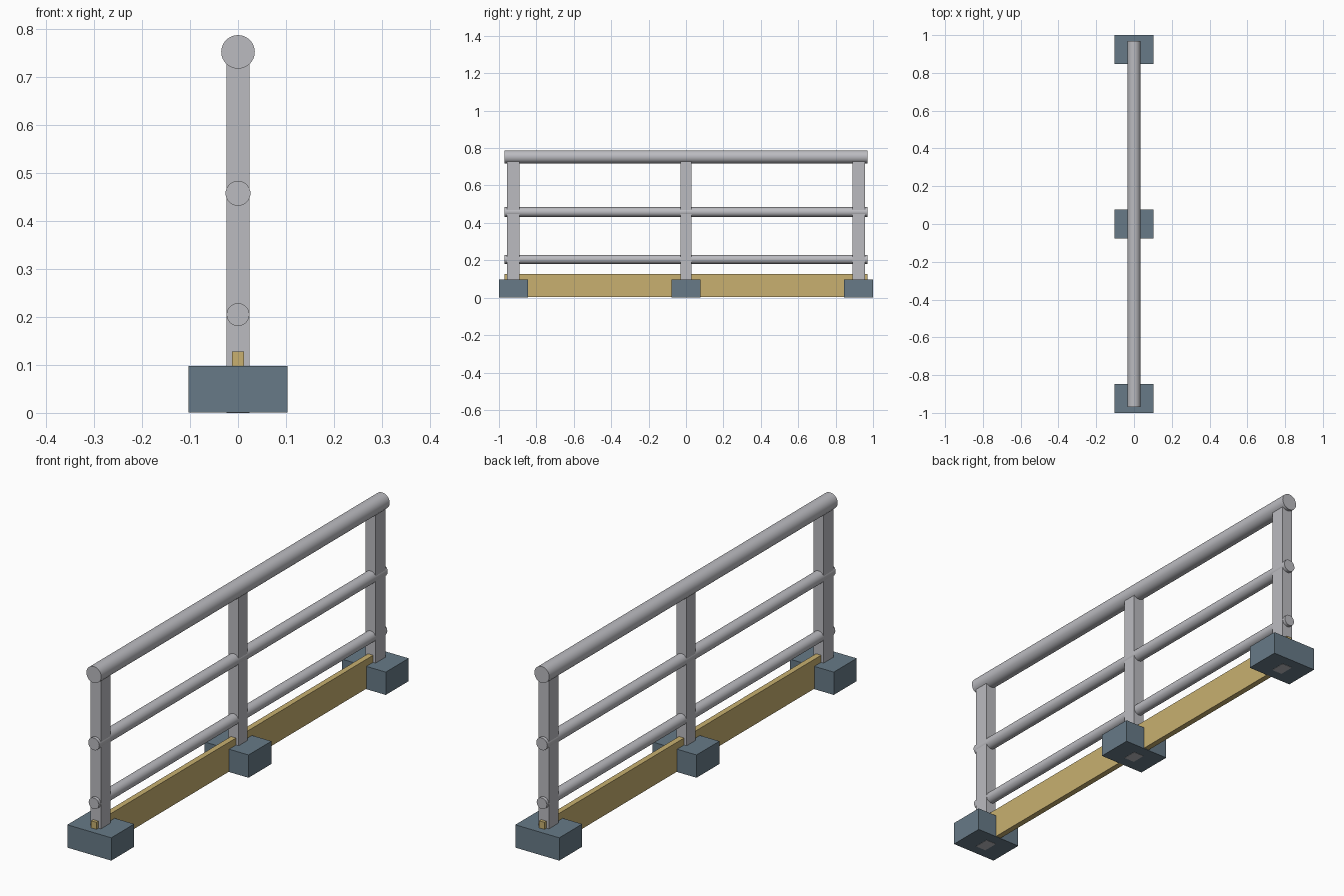
import bpy
import math

cube = bpy.data.objects.get("Cube")
if cube:
    bpy.data.objects.remove(cube, do_unlink=True)


def make_material(name, colour):
    mat = bpy.data.materials.new(name)
    mat.use_nodes = True
    mat.diffuse_color = colour
    mat.node_tree.nodes["Principled BSDF"].inputs["Base Color"].default_value = colour
    return mat


steel = make_material("light grey steel", (0.50, 0.50, 0.53, 1))
slate = make_material("slate blue footing", (0.136, 0.195, 0.242, 1))
wood = make_material("tan timber", (0.578, 0.434, 0.162, 1))


def box(name, size_x, size_y, y, bottom, top, mat):
    bpy.ops.mesh.primitive_cube_add(size=1, location=(0, y, (bottom + top) / 2))
    obj = bpy.context.object
    obj.name = name
    obj.scale = (size_x, size_y, top - bottom)
    bpy.ops.object.transform_apply(location=False, rotation=False, scale=True)
    obj.data.materials.append(mat)


def rail(name, radius, z, length=1.94):
    bpy.ops.mesh.primitive_cylinder_add(
        vertices=32, radius=radius, depth=length,
        location=(0, 0, z), rotation=(math.pi / 2, 0, 0))
    obj = bpy.context.object
    obj.name = name
    obj.data.materials.append(steel)
    bpy.ops.object.shade_smooth_by_angle(angle=math.radians(40))


# Posts standing through their footings
for label, y, depth in (("front", -0.924, 0.065), ("middle", 0, 0.06), ("back", 0.924, 0.065)):
    box(label + "_post", 0.048, depth, y, 0, 0.74, steel)
for label, y in (("front", -0.923), ("middle", 0), ("back", 0.923)):
    box(label + "_footing", 0.207, 0.154, y, 0.001, 0.098, slate)

# Kick board along the ground
box("toe_board", 0.024, 1.94, 0, 0.003, 0.128, wood)

# Round horizontal rails
rail("top_handrail", 0.035, 0.753)
rail("middle_rail", 0.026, 0.458)
rail("lower_rail", 0.0238, 0.205)
